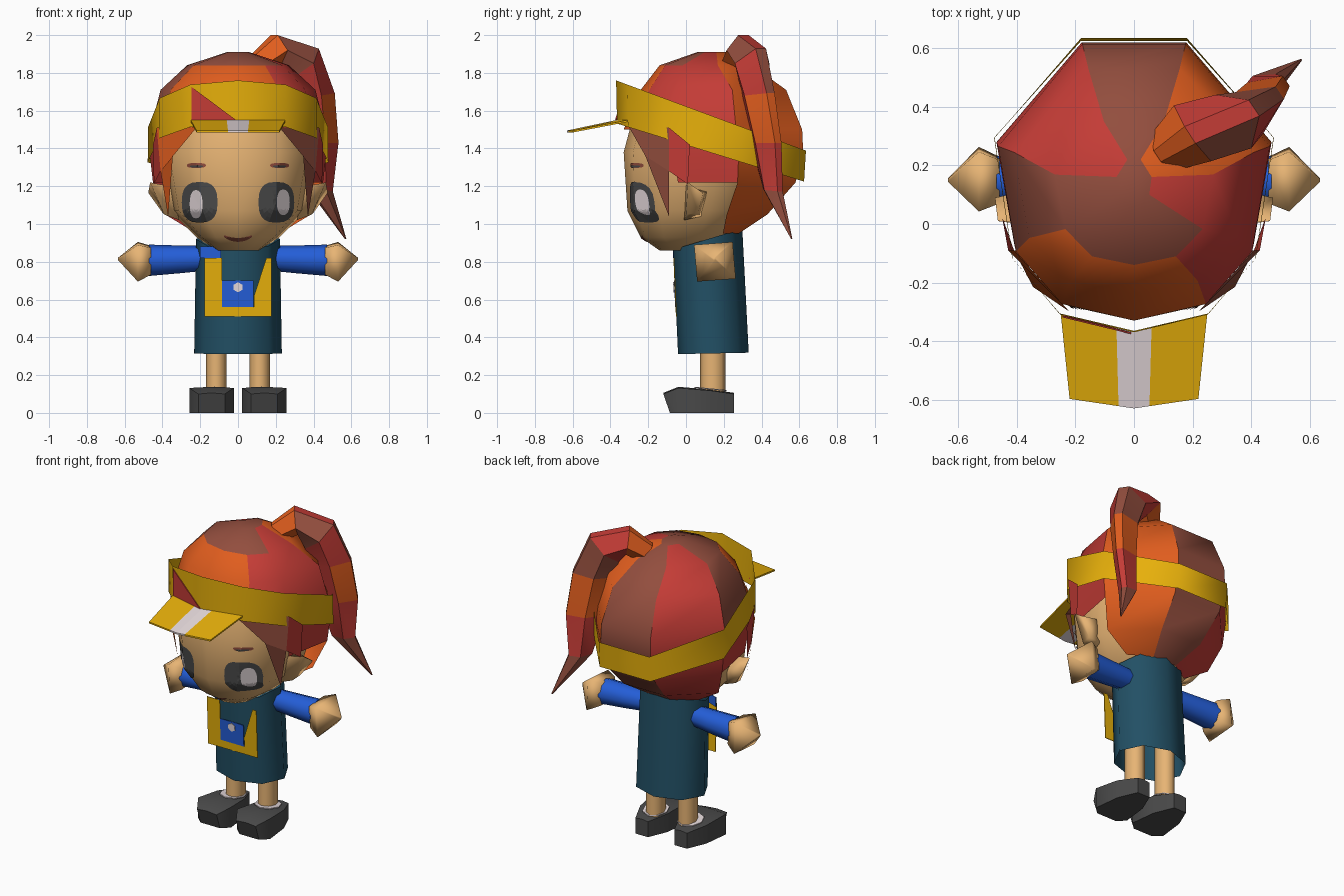
import bpy, bmesh, math
from mathutils import Vector
from mathutils.bvhtree import BVHTree

if "Cube" in bpy.data.objects:
    bpy.data.objects.remove(bpy.data.objects["Cube"])

def material(name, rgb):
    m = bpy.data.materials.new(name)
    m.diffuse_color = [((c / 255 + 0.055) / 1.055) ** 2.4 for c in rgb] + [1]
    m.use_nodes = True
    m.node_tree.nodes["Principled BSDF"].inputs["Base Color"].default_value = m.diffuse_color
    return m

MATS = [material(n, c) for n, c in (
    ("skin", (235, 183, 118)), ("red", (196, 60, 54)), ("brown", (147, 78, 62)),
    ("orange", (224, 93, 30)), ("yellow", (244, 186, 12)), ("teal", (34, 80, 101)),
    ("blue", (36, 94, 216)), ("white", (230, 218, 220)), ("grey", (74, 74, 74)))]
SKIN, RED, BROWN, ORANGE, YELLOW, TEAL, BLUE, WHITE, GREY = range(9)

def finish(name, bm, smooth=None):
    bmesh.ops.remove_doubles(bm, verts=bm.verts, dist=1e-5)
    bmesh.ops.recalc_face_normals(bm, faces=bm.faces)
    me = bpy.data.meshes.new(name)
    bm.to_mesh(me)
    bm.free()
    for m in MATS:
        me.materials.append(m)
    if smooth:
        me.polygons.foreach_set("use_smooth", [True] * len(me.polygons))
        me.set_sharp_from_angle(angle=math.radians(smooth))
    ob = bpy.data.objects.new(name, me)
    bpy.context.collection.objects.link(ob)
    return ob

def loft(name, rings, color, caps=(True, True), smooth=None):
    """Skin a list of rings; color is an index or a rule (row, column) -> index, None = hole."""
    rule = color if callable(color) else (lambda i, j: color)
    bm = bmesh.new()
    vs = [[bm.verts.new(p) for p in r] for r in rings]
    n = len(rings[0])
    for i in range(len(rings) - 1):
        for j in range(n):
            c = rule(i, j)
            if c is not None:
                k = (j + 1) % n
                bm.faces.new((vs[i][j], vs[i][k], vs[i + 1][k], vs[i + 1][j])).material_index = c
    for use, ring, row in zip(caps, (vs[0], vs[-1]), (0, len(rings) - 2)):
        if use:
            bm.faces.new(ring).material_index = rule(row, 0) or 0
    return finish(name, bm, smooth)

def plate(name, points, color, depth=(0, 0.006, 0)):
    a = [Vector(p) for p in points]
    return loft(name, [a, [p + Vector(depth) for p in a]], color)

# Nine-sided head outline shared by head, hair and headband
HALF = [(0, 0), (.53, .06), (.87, .25), (1, .63), (.38, 1)]
OUTLINE = HALF + [(-x, y) for x, y in HALF[:0:-1]]

def head_ring(z, yf, yb, rx):
    return [Vector((x * rx, yf + y * (yb - yf), z)) for x, y in OUTLINE]

# Head
head = loft("head", [head_ring(*r) for r in (
    (.86, -.14, .15, .12), (.93, -.24, .25, .22), (1.07, -.31, .38, .36),
    (1.38, -.33, .5, .42), (1.53, -.29, .5, .41))], SKIN, smooth=60)

# Hair shell: coloured by column, open over the face and ears
HAIR_Z = (.95, 1.05, 1.22, 1.39, 1.5, 1.71, 1.84, 1.91)
COLUMN = (ORANGE, RED, RED, ORANGE, BROWN, RED, BROWN, ORANGE, ORANGE)

def hair_color(i, j):
    if (j in (0, 1, 7, 8) and i < 4) or (j in (2, 6) and i < 2):
        return None
    if i == 6 and j in (0, 1, 6, 7, 8):
        return BROWN
    if j == 6 and i < 4:
        return RED
    return COLUMN[j]

loft("hair", [head_ring(z, *r) for z, r in zip(HAIR_Z, (
    (.05, .28, .22), (-.15, .43, .385), (-.25, .58, .45), (-.3, .62, .47),
    (-.33, .615, .464), (-.24, .53, .41), (-.14, .35, .27), (.06, .22, .06)))],
    hair_color, caps=(False, True), smooth=35)

# Side locks framing the face
for s, side, c in ((1, "right", BROWN), (-1, "left", ORANGE)):
    bm = bmesh.new()
    pts = [(.22, -.30, 1.51), (.345, -.215, 1.36), (.37, -.09, 1.04), (.41, -.09, 1.28),
           (.445, .01, 1.21), (.45, .02, 1.42), (.43, -.09, 1.51)]
    v = [bm.verts.new((s * x, y, z)) for x, y, z in pts]
    for f, col in (((0, 1, 3, 6), c), ((1, 2, 3), c), ((3, 4, 5, 6), RED)):
        bm.faces.new([v[k] for k in f]).material_index = col
    finish(side + "_hair_lock", bm)

# Ponytail curving out and down to a point
P, D = Vector((-.55, .83, 0)), Vector((.83, .55, 0))

def tail_ring(c, w, t, tilt):
    n = D * math.cos(tilt) + Vector((0, 0, math.sin(tilt)))
    return [Vector(c) + P * a * w + n * b * t
            for a, b in ((-1, 0), (-.3, 1), (.3, 1), (1, 0), (.3, -1), (-.3, -1))]

loft("ponytail", [tail_ring(*r) for r in (
    ((.1, .245, 1.84), .075, .06, 2.0), ((.2, .31, 1.92), .115, .08, 1.7),
    ((.34, .35, 1.85), .11, .115, .75), ((.395, .38, 1.68), .085, .125, .1),
    ((.425, .425, 1.43), .07, .115, 0), ((.435, .46, 1.18), .055, .07, -.1),
    ((.57, .56, .92), .004, .004, 0))],
    lambda i, j: (ORANGE, BROWN if j in (0, 5) else RED, RED if j in (0, 5) else BROWN,
                  RED if j == 5 else ORANGE, RED, BROWN)[i], smooth=25)

# Headband, tilted down towards the back, with a tuft showing through
top, low = head_ring(0, -.37, .635, .476), head_ring(0, -.365, .625, .478)
for p, q in zip(top, low):
    if abs(p.x) > .47:
        p.y, q.y = .295, .295
    p.z, q.z = 1.76 - .37 * (p.y + .37), 1.53 - .31 * (q.y + .36)
loft("headband", [low, top], YELLOW, caps=(False, False), smooth=60)
plate("headband_tuft", [(-.245, -.319, 1.725), (-.245, -.314, 1.55), (-.01, -.376, 1.55)], RED)

# Visor with a pale centre stripe
def visor(name, x0, x1, color):
    def back(x): return (x, -.37 + .24 * abs(x), 1.54)
    def front(x): return (x * .88, -.63 + .13 * abs(x), 1.485)
    plate(name, [back(x0), back(x1), front(x1), front(x0)], color, (0, 0, .01))

visor("visor_left", -.25, -.06, YELLOW)
visor("visor_stripe", -.06, 0, WHITE)
visor("visor_stripe_half", 0, .06, WHITE)
visor("visor_right", .06, .25, YELLOW)

# Painted face details laid onto the head surface
tree = BVHTree.FromPolygons([v.co for v in head.data.vertices],
                            [p.vertices for p in head.data.polygons])

def decal(name, cx, cz, rx, rz, color, lift, power=.7, bend=0):
    rings = []
    for k in range(6):
        r, ring = max(k / 5, .01), []
        for a in range(20):
            c, s = math.cos(a * math.pi / 10), math.sin(a * math.pi / 10)
            x = r * math.copysign(abs(c) ** power, c)
            z = r * math.copysign(abs(s) ** power, s)
            px, pz = cx + x * rx, cz + z * rz + bend * x * x
            hit = tree.ray_cast(Vector((px, -2, pz)), Vector((0, 1, 0)))[0]
            ring.append(Vector((px, (hit.y if hit else -.2) - lift, pz)))
        rings.append(ring)
    loft(name, rings, color, caps=(True, False))

for s, side in ((1, "right"), (-1, "left")):
    decal(side + "_eye", s * .203, 1.115, .095, .108, GREY, .006, .75)
    decal(side + "_eyebrow", s * .22, 1.31, .05, .013, BROWN, .006)
    decal(side + "_eyebrow_core", s * .22, 1.305, .035, .006, GREY, .009)
decal("right_eye_shine", .24, 1.115, .034, .068, WHITE, .01, .85)
decal("left_eye_shine", -.222, 1.105, .034, .075, WHITE, .01, .85)
decal("mouth", 0, .915, .075, .01, BROWN, .006, bend=.022)

# Dress: eight-sided open tube with a sloping neckline
def dress_ring(cy, ry, z0, slope, rx=.232):
    ring = []
    for k in range(8):
        a = k * math.pi / 4
        y = cy + ry * math.sin(a)
        ring.append(Vector((rx * math.cos(a), y, z0 + slope * (y - cy))))
    return ring

loft("dress", [dress_ring(.145, .187, .315, .02), dress_ring(.115, .183, .92, .3, .222)],
     TEAL, caps=(False, True), smooth=60)

# Front bag with notch, pocket and strap patch, leaning with the dress
def bag_plate(name, xz, color, lift=0):
    plate(name, [(x, -.037 - .043 * (z - .315) - lift, z) for x, z in xz], color, (0, .005, 0))

bag_plate("bag_left", [(-.177, .51), (-.085, .51), (-.085, .82), (-.177, .82)], YELLOW, .008)
bag_plate("bag_bottom", [(-.085, .51), (.085, .51), (.085, .56), (-.085, .56)], YELLOW, .008)
bag_plate("bag_right", [(.085, .51), (.177, .51), (.177, .82), (.15, .82), (.085, .62)], YELLOW, .008)
bag_plate("bag_pocket", [(-.085, .56), (.082, .56), (.082, .7), (-.085, .7)], BLUE, .01)
bag_plate("pocket_mark", [(.027 * math.sin(k * math.pi / 3), .665 + .027 * math.cos(k * math.pi / 3))
                          for k in range(6)], WHITE, .015)
plate("collar_patch", [(-.2, -.025, .82), (-.09, -.068, .82), (-.09, -.068, .88), (-.2, -.025, .88)], BLUE)

# Limbs, built once per side
def tube(x, y, z, ry, rz, n, turn=0):
    return [Vector((x, y + ry * math.cos(turn + k * math.tau / n), z + rz * math.sin(turn + k * math.tau / n)))
            for k in range(n)]

for s, side in ((1, "right"), (-1, "left")):
    loft(side + "_arm", [tube(s * .15, .14, .82, .065, .065, 8), tube(s * .3, .145, .813, .075, .073, 8),
                         tube(s * .47, .15, .808, .083, .083, 8)], BLUE, smooth=60)
    q = math.pi / 4 + .08
    loft(side + "_hand", [tube(s * .46, .15, .808, .105, .1, 4, q), tube(s * .53, .153, .8, .145, .138, 4, q),
                          tube(s * .635, .15, .815, .008, .008, 4, q)], SKIN, smooth=100)
    # Ear
    loft(side + "_ear", [[Vector((s * x, y, z)) for x, y, z in r] for r in (
        ((.36, 0, 1.2), (.38, .11, 1.17), (.33, .08, 1.04), (.31, -.01, 1.02)),
        ((.465, .01, 1.22), (.475, .09, 1.165), (.40, .065, 1.06), (.39, 0, 1.05)))], SKIN, smooth=100)
    # Leg
    loft(side + "_leg", [[Vector((s * .115 + .055 * math.cos(k * math.pi / 4),
                                  .142 + .067 * math.sin(k * math.pi / 4), z)) for k in range(8)]
                         for z in (.1, .55)], SKIN, smooth=60)
    # Shoe: rows run heel to toe
    loft(side + "_shoe", [[Vector((s * .14 + x * w, y + dy, z)) for x, dy, z in
                           ((-1, d, 0), (1, d, 0), (1, 0, t), (0, 0, t + .006), (-1, 0, t))]
                          for y, d, w, t in ((.255, 0, .045, .1), (.13, 0, .098, .118),
                                             (-.04, 0, .118, .132), (-.12, .035, .07, .1))],
         GREY, smooth=50)
    # Sock rim around the ankle
    plate(side + "_sock", [(s * .125 + .078 * math.cos(k * math.pi / 4), .13 + .085 * math.sin(k * math.pi / 4),
                            .124 - .1 * .085 * math.sin(k * math.pi / 4)) for k in range(8)],
          WHITE, (0, 0, .006))
